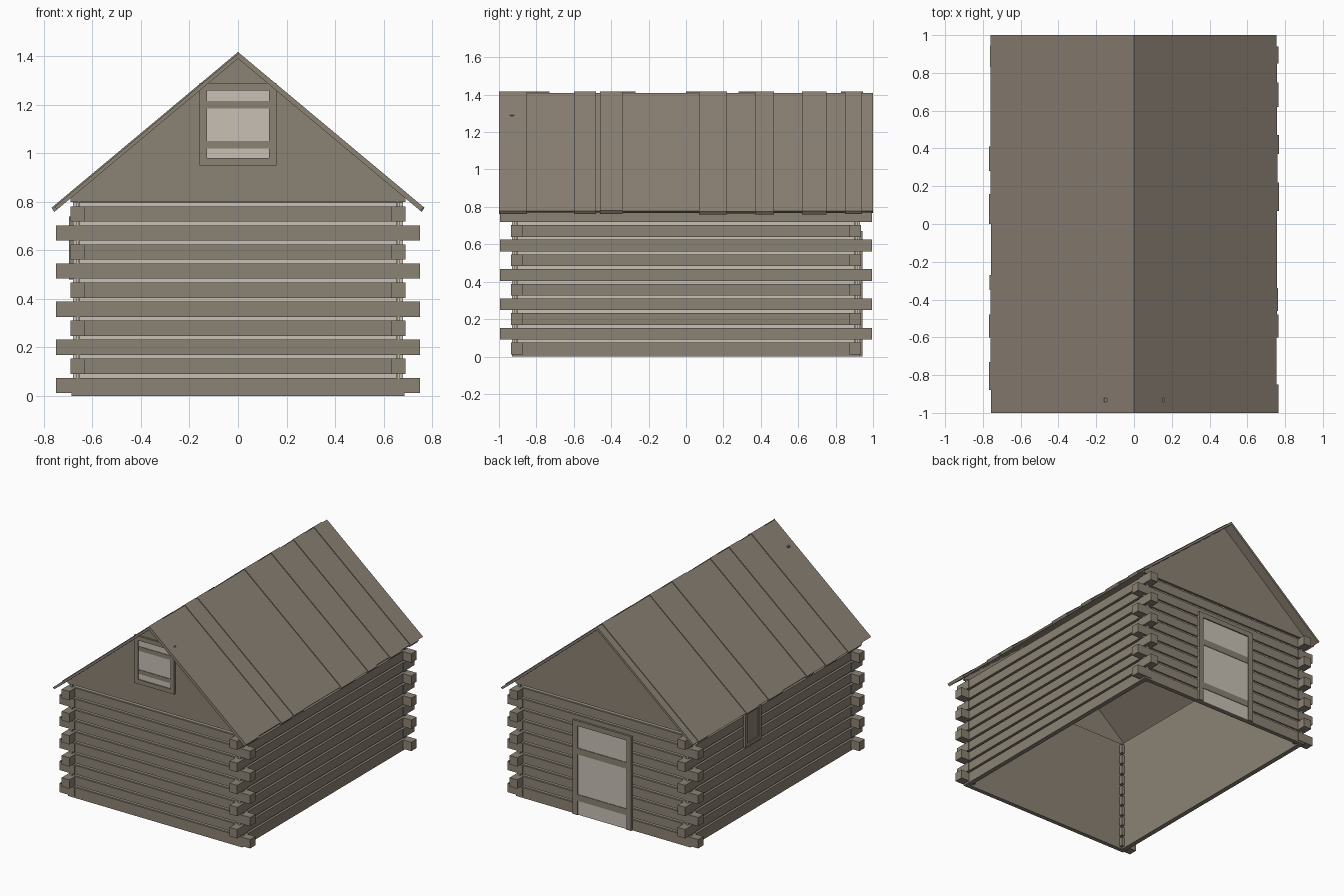
import bpy, bmesh, random
from mathutils import Vector

random.seed(4)
if "Cube" in bpy.data.objects:
    bpy.data.objects.remove(bpy.data.objects["Cube"], do_unlink=True)


def material(name, rgb):
    m = bpy.data.materials.new(name)
    m.use_nodes = True
    m.diffuse_color = (*rgb, 1)
    m.node_tree.nodes["Principled BSDF"].inputs["Base Color"].default_value = (*rgb, 1)
    return m


WOOD = material("weathered wood", (0.26, 0.223, 0.177))
PALE = material("pale boards and chinking", (0.58, 0.53, 0.46))


def finish(name, bm, mat):
    bmesh.ops.recalc_face_normals(bm, faces=bm.faces)
    mesh = bpy.data.meshes.new(name)
    bm.to_mesh(mesh)
    bm.free()
    mesh.materials.append(mat)
    obj = bpy.data.objects.new(name, mesh)
    bpy.context.collection.objects.link(obj)


def boxes(name, ranges, mat):
    """One object from boxes, each given as low and high corners."""
    bm = bmesh.new()
    for low, high in ranges:
        low, high = Vector(low), Vector(high)
        for v in bmesh.ops.create_cube(bm, size=1)["verts"]:
            v.co = (low + high) / 2 + v.co * (high - low)
    finish(name, bm, mat)


def prism(bm, profile, y0, y1):
    """Extrude an x-z profile along y."""
    face = bm.faces.new([bm.verts.new((x, y0, z)) for x, z in profile])
    out = bmesh.ops.extrude_face_region(bm, geom=[face])["geom"]
    bmesh.ops.translate(bm, vec=(0, y1 - y0, 0),
                        verts=[g for g in out if isinstance(g, bmesh.types.BMVert)])


def slab(axis, sign, u0, u1, d0, d1, z0, z1):
    """Box on a wall: u along the wall, d its distance out from the centre."""
    a, b = sorted((sign * d0, sign * d1))
    if axis == "y":
        return (u0, a, z0), (u1, b, z1)
    return (a, u0, z0), (b, u1, z1)


# Log walls
COURSES, STEP, LOG, BASE = 10, 0.0785, 0.063, 0.012
WALL_TOP = 0.8
# wall name, axis, side, half length, core face, chinking face, log face
walls = [("front", "y", -1, 0.68, 0.908, 0.917, 0.93),
         ("back", "y", 1, 0.68, 0.908, 0.917, 0.93),
         ("left", "x", 1, 0.93, 0.66, 0.668, 0.685),
         ("right", "x", -1, 0.93, 0.66, 0.668, 0.685)]
for name, axis, side, half, core, chink, face in walls:
    boxes(name + "_wall_core", [slab(axis, side, -half, half, core - 0.008, core, 0, WALL_TOP)], WOOD)
    logs, seams = [], []
    for i in range(COURSES):
        z = BASE + i * STEP
        logs.append(slab(axis, side, -half, half, core, face, z if i else 0, z + LOG))
        seams.append(slab(axis, side, -half, half, core, chink, z + LOG, z + STEP))
    boxes(name + "_wall_logs", logs, WOOD)
    boxes(name + "_wall_chinking", seams, PALE)

# Crossing log ends at the corners, alternating direction by course
ends = []
for i in range(COURSES):
    z = BASE + i * STEP
    for sx in (-1, 1):
        for sy in (-1, 1):
            x0, x1 = (0.63, 0.75) if i % 2 == 0 else (0.63, 0.69)
            y0, y1 = (0.875, 0.935) if i % 2 == 0 else (0.875, 0.995)
            xs, ys = sorted((sx * x0, sx * x1)), sorted((sy * y0, sy * y1))
            ends.append(((xs[0], ys[0], z), (xs[1], ys[1], z + LOG)))
boxes("corner_log_ends", ends, WOOD)

# Gables
SLOPE, RIDGE, UNDER = 0.835, 1.41, 1.39
for name, y0, y1 in (("front_gable", -0.93, -0.915), ("back_gable", 0.915, 0.93)):
    bm = bmesh.new()
    prism(bm, [(-0.69, WALL_TOP), (0.69, WALL_TOP), (0.69, UNDER - 0.69 * SLOPE),
               (0, UNDER), (-0.69, UNDER - 0.69 * SLOPE)], y0, y1)
    finish(name, bm, WOOD)

# Roof planks, every second one raised and a little longer
left_seams = [-1, -0.85, -0.6, -0.48, -0.46, -0.34, 0.07, 0.22, 0.37, 0.47, 0.62, 0.75, 0.85, 0.94, 1]
right_seams = [-1, -0.88, -0.73, -0.6, -0.48, -0.35, -0.27, 0, 0.16, 0.28, 0.41, 0.83, 0.945, 1]
for name, side, seams, odd in (("left_roof", 1, left_seams, 0), ("right_roof", -1, right_seams, 1)):
    bm = bmesh.new()
    for i, (y0, y1) in enumerate(zip(seams, seams[1:])):
        raised = i % 2 == odd
        top = RIDGE + (0.007 if raised else 0)
        eave = (0.766 if raised else 0.758) + random.uniform(-0.003, 0.003)
        low = eave - 0.012
        prism(bm, [(0, top), (side * eave, top - eave * SLOPE),
                   (side * low, UNDER - low * SLOPE), (0, UNDER)], y0, y1)
    finish(name + "_planks", bm, WOOD)


def opening(name, axis, side, centre, half, z0, z1, rail, face, battens, pane, sill=True):
    """Framed shutter or door with boards and cross battens."""
    a, b = centre - half, centre + half
    bottom = z0 + rail if sill else z0
    frame = [slab(axis, side, a, a + rail, face - 0.01, face + 0.012, z0, z1),
             slab(axis, side, b - rail, b, face - 0.01, face + 0.012, z0, z1),
             slab(axis, side, a + rail, b - rail, face - 0.01, face + 0.012, z1 - rail, z1)]
    if sill:
        frame.append(slab(axis, side, a + rail, b - rail, face - 0.01, face + 0.012, z0, bottom))
    boxes(name + "_frame", frame, WOOD)
    # Three boards side by side
    width = (2 * half - 2 * rail) / 4
    cuts = [a + rail, a + rail + width, b - rail - width, b - rail]
    boxes(name + "_boards", [slab(axis, side, u, v, face - 0.004, face + 0.004, bottom, z1 - rail)
                             for u, v in zip(cuts, cuts[1:])], pane)
    if battens:
        boxes(name + "_battens", [slab(axis, side, a + rail, b - rail, face, face + 0.008, u, v)
                                  for u, v in battens], WOOD)


# Loft shutter, back door and small side window
opening("loft_shutter", "y", -1, 0, 0.158, 0.95, 1.29, 0.031, 0.93,
        [(1.02, 1.05), (1.185, 1.215)], PALE)
opening("back_door", "y", 1, 0, 0.23, 0, 0.67, 0.036, 0.932,
        [(0.10, 0.145), (0.43, 0.475)], PALE, sill=False)
opening("side_window", "x", -1, 0.24, 0.09, 0.48, 0.74, 0.025, 0.685, [], WOOD)
